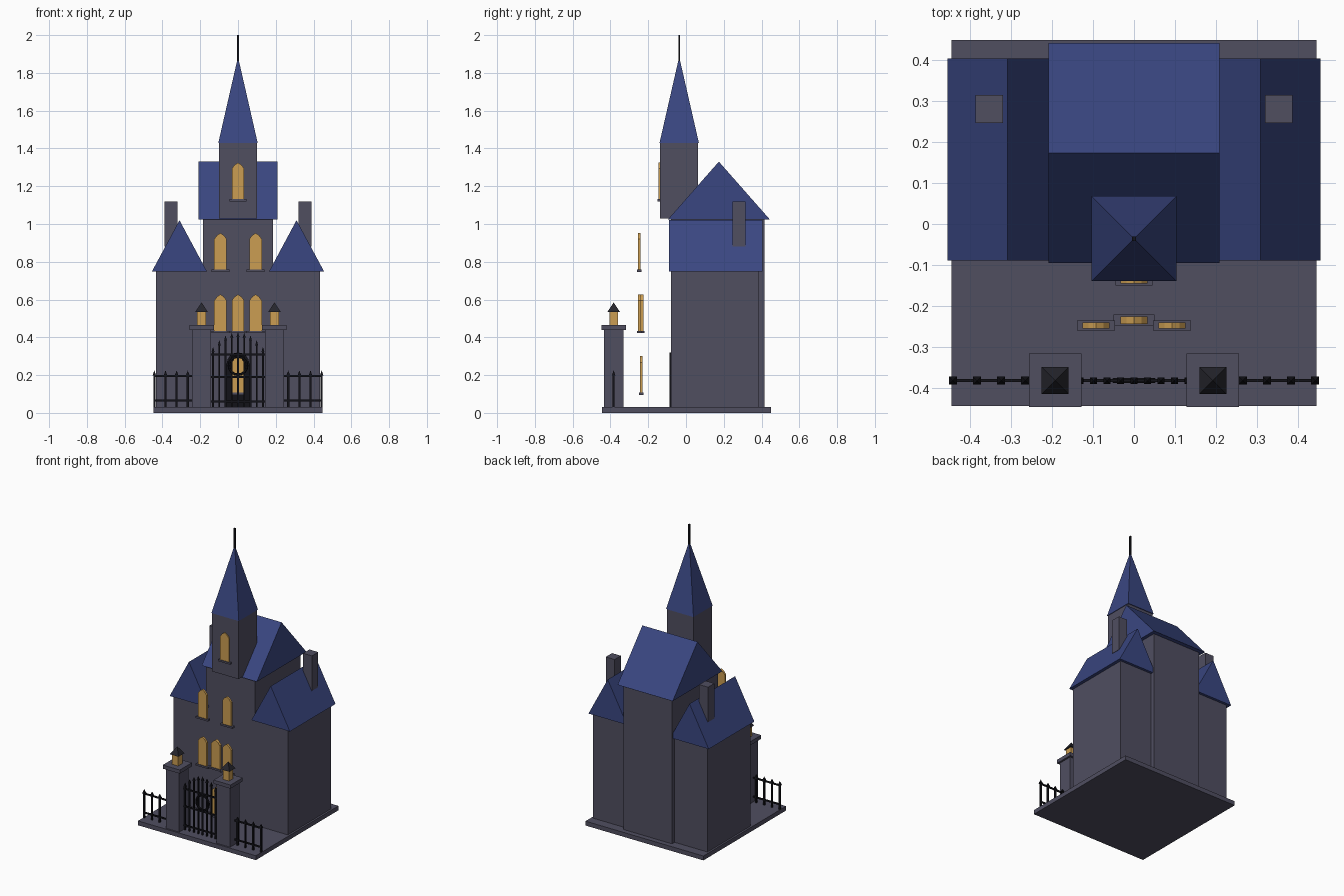
import bpy
import math

cube = bpy.data.objects.get("Cube")
if cube:
    bpy.data.objects.remove(cube, do_unlink=True)


def material(name, rgb):
    m = bpy.data.materials.new(name)
    m.use_nodes = True
    m.diffuse_color = (*rgb, 1)
    m.node_tree.nodes["Principled BSDF"].inputs["Base Color"].default_value = (*rgb, 1)
    return m


STONE = material("grey stone", (0.08, 0.077, 0.118))
ROOF = material("blue slate", (0.042, 0.062, 0.22))
GLOW = material("amber glass", (0.60, 0.34, 0.085))
IRON = material("black iron", (0.006, 0.006, 0.009))
DARK = material("dark lantern roof", (0.018, 0.018, 0.025))


def mesh(name, verts, faces, mat):
    me = bpy.data.meshes.new(name)
    me.from_pydata(verts, [], faces)
    me.materials.append(mat)
    ob = bpy.data.objects.new(name, me)
    bpy.context.collection.objects.link(ob)
    return ob


def extrude(name, profile, axis, a, b, mat):
    """Prism: 2D profile pushed from a to b along x, y or z."""
    def place(p, d):
        return {"x": (d, p[0], p[1]), "y": (p[0], d, p[1]), "z": (p[0], p[1], d)}[axis]
    n = len(profile)
    verts = [place(p, d) for d in (a, b) for p in profile]
    faces = [tuple(range(n))[::-1], tuple(range(n, 2 * n))]
    faces += [(i, (i + 1) % n, n + (i + 1) % n, n + i) for i in range(n)]
    if axis == "y":
        faces = [f[::-1] for f in faces]
    return mesh(name, verts, faces, mat)


def box(name, x0, x1, y0, y1, z0, z1, mat):
    return extrude(name, [(x0, y0), (x1, y0), (x1, y1), (x0, y1)], "z", z0, z1, mat)


def pyramid(name, x, y, r, z0, z1, mat):
    verts = [(x - r, y - r, z0), (x + r, y - r, z0), (x + r, y + r, z0),
             (x - r, y + r, z0), (x, y, z1)]
    return mesh(name, verts, [(3, 2, 1, 0), (0, 1, 4), (1, 2, 4), (2, 3, 4), (3, 0, 4)], mat)


def window(name, x, y, z, sill=0.047, depth=0.014):
    """Pointed pane standing on a stone sill."""
    w = 0.033
    pane = [(x - w, z), (x + w, z), (x + w, z + 0.165), (x + 0.018, z + 0.185),
            (x, z + 0.197), (x - 0.018, z + 0.185), (x - w, z + 0.165)]
    extrude(name + "_pane", pane, "y", y - depth / 2, y + depth / 2, GLOW)
    if sill:
        box(name + "_sill", x - sill, x + sill, y - depth / 2 - 0.005,
            y + depth / 2 + 0.005, z - 0.008, z + 0.004, STONE)


def spear(name, x, y, top, r=0.0045):
    """Iron bar with a pointed tip."""
    box(name + "_bar", x - r, x + r, y - r, y + r, 0.03, top - 0.025, IRON)
    pyramid(name + "_tip", x, y, r * 1.8, top - 0.028, top, IRON)


# Base and main hall
box("base", -0.447, 0.447, -0.445, 0.45, 0, 0.03, STONE)
box("hall", -0.185, 0.185, -0.08, 0.415, 0.03, 1.03, STONE)
extrude("hall_roof", [(-0.095, 1.025), (0.443, 1.025), (0.174, 1.33)], "x", -0.209, 0.209, ROOF)

# Tower
box("tower", -0.1, 0.1, -0.137, 0.063, 1.03, 1.43, STONE)
pyramid("spire", 0, -0.036, 0.104, 1.43, 1.885, ROOF)
box("spire_rod", -0.005, 0.005, -0.041, -0.031, 1.86, 2.0, IRON)

# Mirrored wings, chimneys, gate pillars and fences
GATE_Y = -0.383
for side, s in (("left", 1), ("right", -1)):
    def sbox(name, xa, xb, *rest):
        box(f"{side}_{name}", min(s * xa, s * xb), max(s * xa, s * xb), *rest)

    sbox("wing", 0.18, 0.434, -0.08, 0.387, 0.03, 0.75, STONE)
    gable = [(s * 0.31 - 0.146, 0.748), (s * 0.31 + 0.146, 0.748), (s * 0.31, 1.02)]
    extrude(side + "_wing_roof", gable, "y", -0.089, 0.405, ROOF)
    sbox("chimney", 0.321, 0.388, 0.247, 0.315, 0.88, 1.12, STONE)

    sbox("pillar", 0.142, 0.244, -0.434, -0.332, 0.03, 0.44, STONE)
    sbox("pillar_cap", 0.128, 0.257, -0.448, -0.317, 0.44, 0.465, STONE)
    sbox("lantern", 0.17, 0.216, -0.406, -0.36, 0.465, 0.535, GLOW)
    pyramid(side + "_lantern_roof", s * 0.193, GATE_Y, 0.033, 0.535, 0.585, DARK)

    for i in range(4):
        spear(f"{side}_fence_post_{i}", s * (0.266 + i * 0.059), GATE_Y, 0.225, 0.0055)
    for z in (0.065, 0.195):
        sbox("fence_rail", 0.244, 0.447, GATE_Y - 0.004, GATE_Y + 0.004, z - 0.005, z + 0.005, IRON)

# Gate with bars rising to the middle
for i in range(-4, 5):
    spear(f"gate_bar_{i + 4}", i * 0.033, GATE_Y, 0.43 - 0.005 * i * i)
for z in (0.06, 0.19, 0.31):
    box("gate_rail", -0.142, 0.142, GATE_Y - 0.004, GATE_Y + 0.004, z - 0.005, z + 0.005, IRON)
bpy.ops.mesh.primitive_torus_add(location=(0, GATE_Y, 0.25), rotation=(math.pi / 2, 0, 0),
                                 major_radius=0.048, minor_radius=0.007,
                                 major_segments=16, minor_segments=6)
ring = bpy.context.object
ring.name = "gate_ring"
ring.data.materials.append(IRON)

# Arched door on the hall front
arch = [(0.06 * math.cos(math.pi * i / 8), 0.26 + 0.06 * math.sin(math.pi * i / 8)) for i in range(9)]
extrude("door", [(-0.06, 0.03), (0.06, 0.03)] + arch, "y", -0.088, -0.079, IRON)

# Windows
for x in (-0.093, 0.093):
    window("upper_window", x, -0.248, 0.755)
    window("lower_window", x, -0.248, 0.43)
window("lower_middle_window", 0, -0.235, 0.43, 0.05, 0.018)
window("door_window", 0, -0.237, 0.103, 0.035)
window("tower_window", 0, -0.142, 1.128, 0.045, 0.008)
